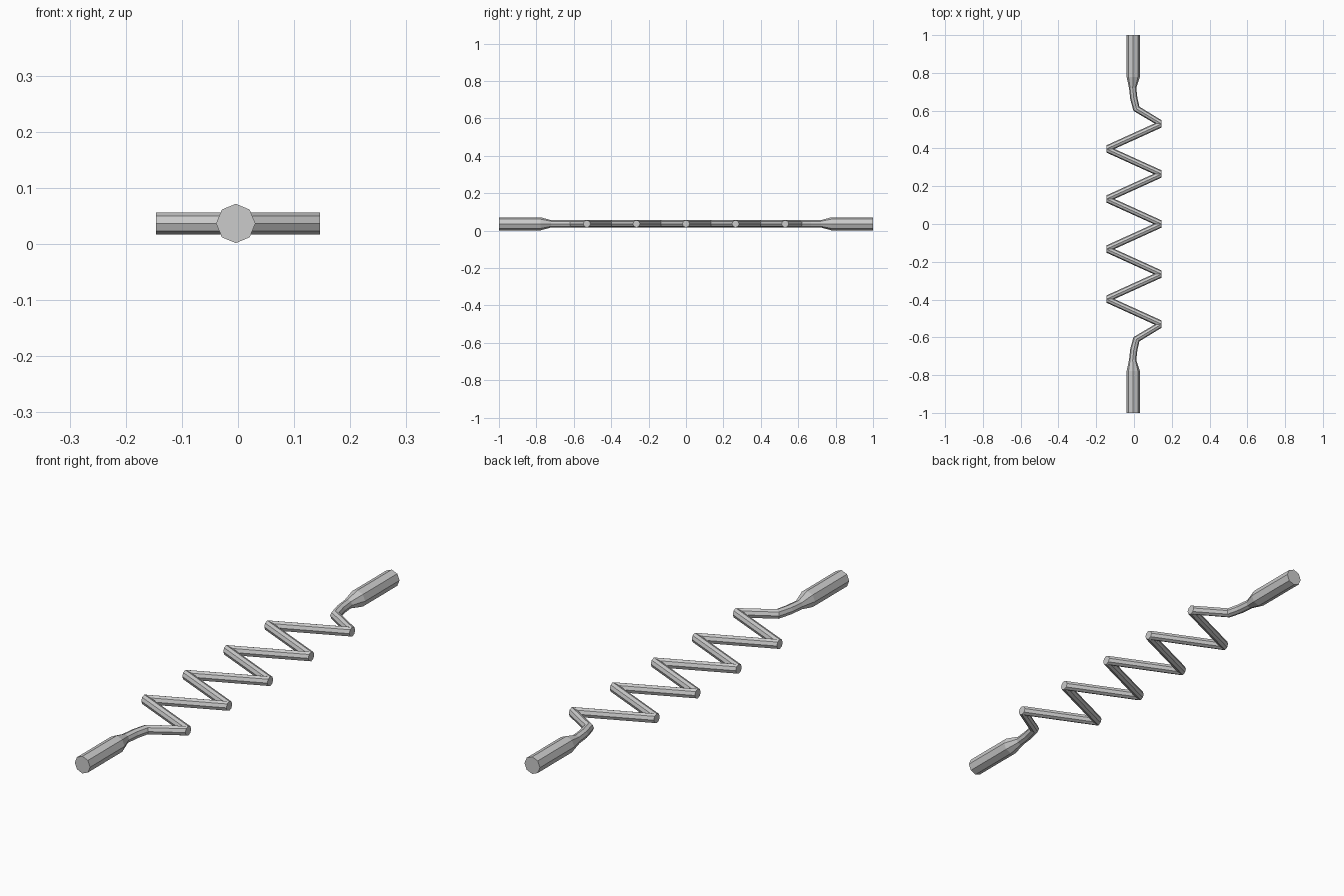
import bpy, bmesh, math
from mathutils import Vector

if "Cube" in bpy.data.objects:
    bpy.data.objects.remove(bpy.data.objects["Cube"])

SIDES, Z, R, GRIP = 8, 0.0365, 0.0193, 0.035
bm = bmesh.new()


def ring(x, y, n, r):
    n = Vector((n[0], n[1], 0)).normalized()
    verts = []
    for i in range(SIDES):
        a = 2 * math.pi * i / SIDES
        p = Vector((x, y, Z)) + n * (r * math.cos(a))
        p.z += r * math.sin(a)
        verts.append(bm.verts.new(p))
    return (x, y, n, verts)


def skin(a, b):
    d = Vector((b[0] - a[0], b[1] - a[1], 0))
    n = a[2] + b[2]
    flip = n.x * d.y - n.y * d.x > 0
    for i in range(SIDES):
        j = (i + 1) % SIDES
        f = [a[3][i], a[3][j], b[3][j], b[3][i]]
        bm.faces.new(f[::-1] if flip else f)


# thick end, neck and bend: x, y, cross-section direction, radius
end = [(-0.004, 1.0, (-1, 0), GRIP), (-0.004, 0.778, (-1, 0), GRIP),
       (-0.007, 0.72, (-1, -0.06), R), (-0.001, 0.665, (-1, -0.16), R),
       (0.013, 0.61, (-0.8, -0.55), R)]
rings = [ring(x, -y, (-n[0], n[1]), r) for x, y, n, r in end]

# zigzag: flat-ended turns alternating right and left
tips = []
for k in range(9):
    t = ring(0.146 if k % 2 == 0 else -0.146, (k - 4) * 0.1325, (0, -1), R)
    tips.append(t)
rings += tips
rings += [ring(*e) for e in reversed(end)]

for a, b in zip(rings, rings[1:]):
    skin(a, b)

# flat caps on the turns and both ends
for k, t in enumerate(tips):
    bm.faces.new(t[3][::-1] if k % 2 == 0 else t[3])
bm.faces.new(rings[0][3])
bm.faces.new(rings[-1][3])

mesh = bpy.data.meshes.new("zigzag_rod")
bm.to_mesh(mesh)
bm.free()
bpy.context.collection.objects.link(bpy.data.objects.new("zigzag_rod", mesh))
